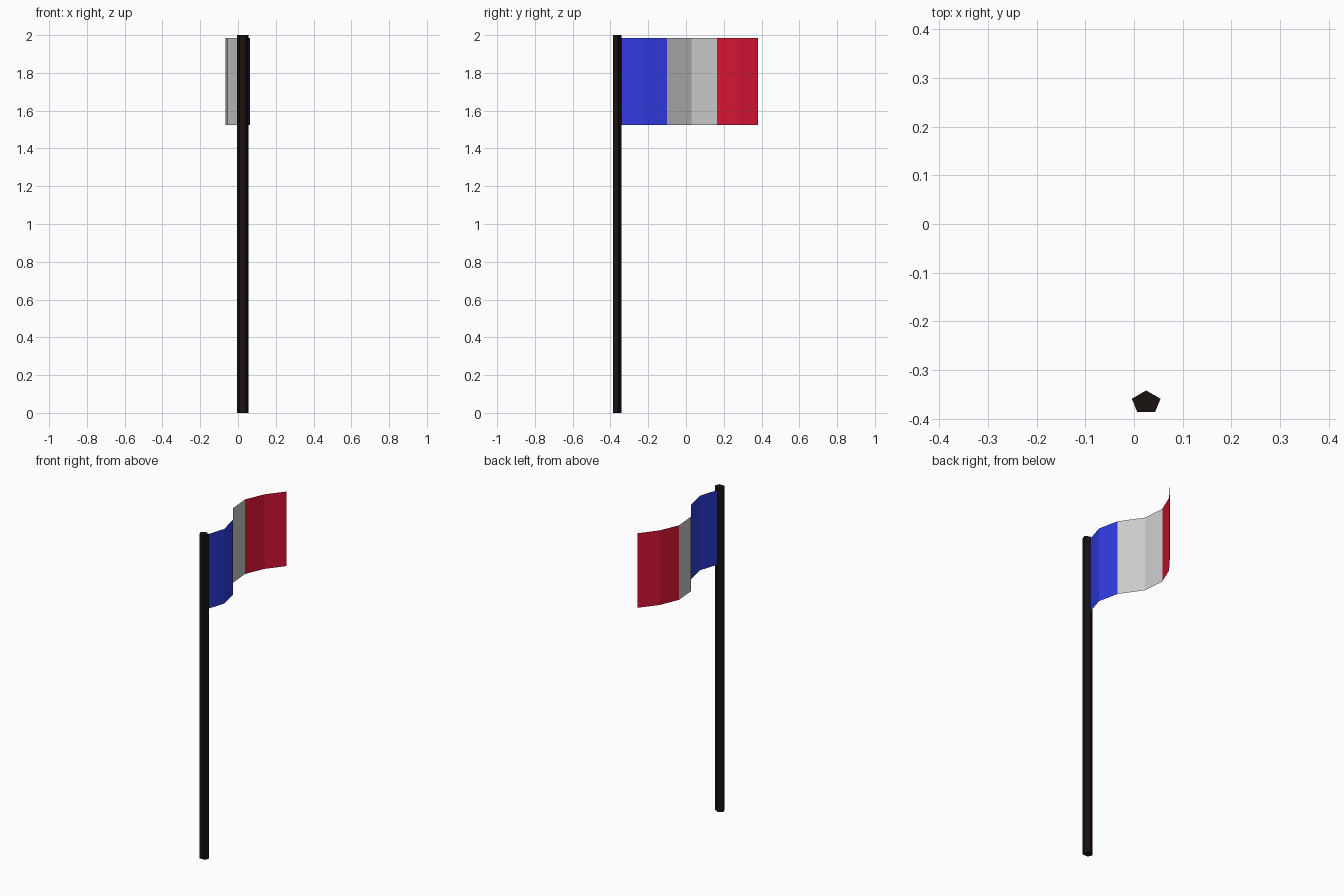
import bpy
import math

if "Cube" in bpy.data.objects:
    bpy.data.objects.remove(bpy.data.objects["Cube"])


def material(name, rgb):
    mat = bpy.data.materials.new(name)
    mat.diffuse_color = (*rgb, 1)
    mat.use_nodes = True
    mat.node_tree.nodes["Principled BSDF"].inputs["Base Color"].default_value = mat.diffuse_color
    return mat


def mesh_object(name, verts, faces, mat):
    mesh = bpy.data.meshes.new(name)
    mesh.from_pydata(verts, [], faces)
    mesh.materials.append(mat)
    obj = bpy.data.objects.new(name, mesh)
    bpy.context.collection.objects.link(obj)
    return obj


# Five-sided pole, slightly wider than deep
bpy.ops.mesh.primitive_cylinder_add(vertices=5, radius=1, depth=2,
                                    location=(0.025, -0.3665, 1))
pole = bpy.context.object
pole.name = "pole"
pole.scale = (0.031, 0.0245, 1)
pole.data.materials.append(material("pole_black", (0.01, 0.006, 0.005)))

# Waving cloth: plan-view path (x, y), two folds per stripe
path = [(0.025, -0.345), (0.062, -0.225), (0.035, -0.10), (-0.055, 0.03),
        (-0.066, 0.163), (-0.016, 0.28), (0.064, 0.382)]
BOTTOM, TOP = 1.525, 1.985

stripes = [("blue", (0.03, 0.045, 0.75)),
           ("white", (0.8, 0.8, 0.8)),
           ("red", (0.68, 0.008, 0.035))]

# Each stripe is a thin sheet of flat panels
for i, (colour, rgb) in enumerate(stripes):
    points = path[2 * i:2 * i + 3]
    verts = [(x, y, z) for x, y in points for z in (BOTTOM, TOP)]
    faces = [(2 * k, 2 * k + 2, 2 * k + 3, 2 * k + 1) for k in range(2)]
    mesh_object(f"flag_stripe_{colour}", verts, faces,
                material(f"cloth_{colour}", rgb))
